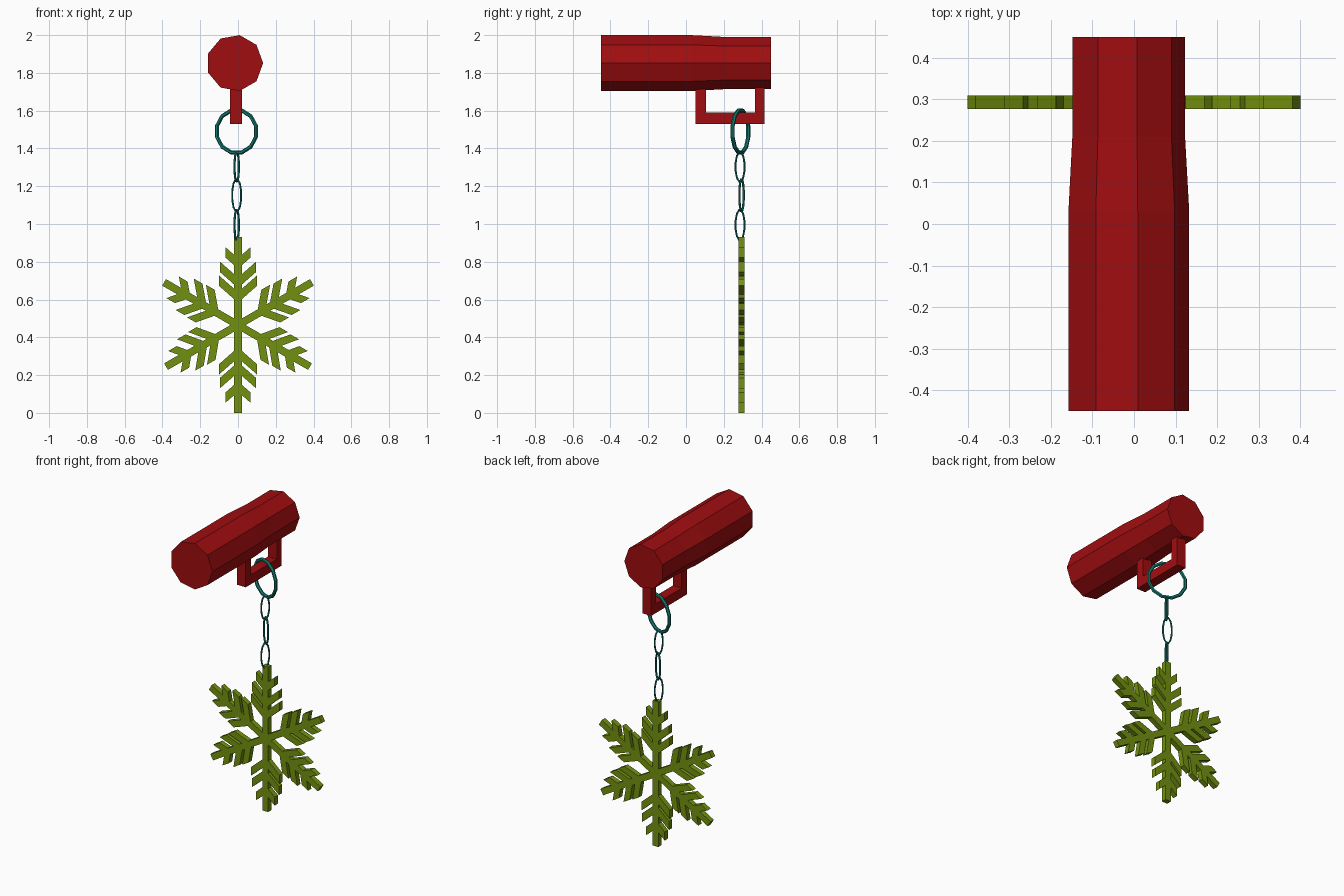
import bpy, bmesh, math
from mathutils import Matrix, Vector

if "Cube" in bpy.data.objects:
    bpy.data.objects.remove(bpy.data.objects["Cube"])


def material(name, rgb):
    m = bpy.data.materials.new(name)
    m.diffuse_color = (*rgb, 1)
    m.use_nodes = True
    m.node_tree.nodes["Principled BSDF"].inputs["Base Color"].default_value = m.diffuse_color
    return m


RED = material("red", (0.35, 0.004, 0.005))
TEAL = material("teal", (0.006, 0.19, 0.16))
GREEN = material("green", (0.17, 0.28, 0.005))


def make_object(name, bm, mat):
    bmesh.ops.recalc_face_normals(bm, faces=bm.faces[:])
    me = bpy.data.meshes.new(name)
    bm.to_mesh(me)
    bm.free()
    me.materials.append(mat)
    ob = bpy.data.objects.new(name, me)
    bpy.context.collection.objects.link(ob)
    return ob


def extrude_outline(name, points, direction, mat):
    """Fill a closed outline and extrude it into a solid plate."""
    bm = bmesh.new()
    face = bm.faces.new([bm.verts.new(p) for p in points])
    ext = bmesh.ops.extrude_face_region(bm, geom=[face], use_keep_orig=True)
    moved = [v for v in ext["geom"] if isinstance(v, bmesh.types.BMVert)]
    bmesh.ops.translate(bm, verts=moved, vec=Vector(direction))
    return make_object(name, bm, mat)


def ring(name, center, half_w, half_h, tube, turn, segments=12):
    """Upright oval ring of round wire, turned about z."""
    bm = bmesh.new()
    sides = 6
    loops = []
    for i in range(segments):
        a = math.tau * (i + 0.5) / segments
        loop = []
        for j in range(sides):
            b = math.tau * j / sides
            off = tube * math.cos(b)
            loop.append(bm.verts.new(((half_w - tube + off) * math.cos(a),
                                      tube * math.sin(b),
                                      (half_h - tube + off) * math.sin(a))))
        loops.append(loop)
    for i in range(segments):
        p, q = loops[i], loops[(i + 1) % segments]
        for j in range(sides):
            k = (j + 1) % sides
            bm.faces.new((p[j], q[j], q[k], p[k]))
    bm.transform(Matrix.Translation(center) @ Matrix.Rotation(math.radians(turn), 4, 'Z'))
    return make_object(name, bm, TEAL)


# Nine-sided handle bar, slightly slimmer at the back
bm = bmesh.new()
rows = []
for y, r in ((-0.45, 0.15), (0.03, 0.15), (0.21, 0.14), (0.45, 0.14)):
    rows.append([bm.verts.new((-0.017 + r * math.cos(math.tau * i / 9), y,
                               1.852 + r * math.sin(math.tau * i / 9))) for i in range(9)])
for p, q in zip(rows, rows[1:]):
    for i in range(9):
        k = (i + 1) % 9
        bm.faces.new((p[i], p[k], q[k], q[i]))
bm.faces.new(rows[0])
bm.faces.new(rows[-1])
make_object("handle", bm, RED)

# U-shaped bracket under the handle
u_shape = [(0.05, 1.75), (0.05, 1.53), (0.415, 1.53), (0.415, 1.75),
           (0.365, 1.75), (0.365, 1.59), (0.105, 1.59), (0.105, 1.75)]
extrude_outline("bracket", [(-0.043, y, z) for y, z in u_shape], (0.063, 0, 0), RED)

# Large ring and three alternating chain links
ring("key_ring", (-0.008, 0.288, 1.49), 0.126, 0.126, 0.011, -22)
for i, (z, h, y, turn) in enumerate(((1.303, 0.085, 0.286, 64),
                                     (1.152, 0.093, 0.294, -26),
                                     (0.995, 0.087, 0.286, 64))):
    ring(f"chain_link_{i + 1}", (-0.007, y, z), 0.033, h, 0.006, turn)

# Snowflake: six arms, each with three pairs of slanted barbs
W, SLOPE, THICK = 0.02, 0.88, 0.055
BARBS = ((0.262, 0.10), (0.336, 0.096), (0.412, 0.066))   # tip along arm, tip half width
ARMS = ((90, 0.466), (150, 0.452), (210, 0.44), (270, 0.465), (330, 0.44), (30, 0.452))
outline = []
for angle, length in ARMS:
    side = []
    for u, v in BARBS:
        root = u - SLOPE * (v - W)
        side += [(root - THICK, W), (u - THICK, v), (u, v), (root, W)]
    side.append((0.466, W))
    k = length / 0.466
    arm = [(W / math.tan(math.radians(30)), -W)]
    arm += [(u * k, -v) for u, v in side] + [(u * k, v) for u, v in reversed(side)]
    c, s = math.cos(math.radians(angle)), math.sin(math.radians(angle))
    outline += [(u * c - v * s, 0.277, 0.465 + u * s + v * c) for u, v in arm]
extrude_outline("snowflake", outline, (0, 0.033, 0), GREEN)
